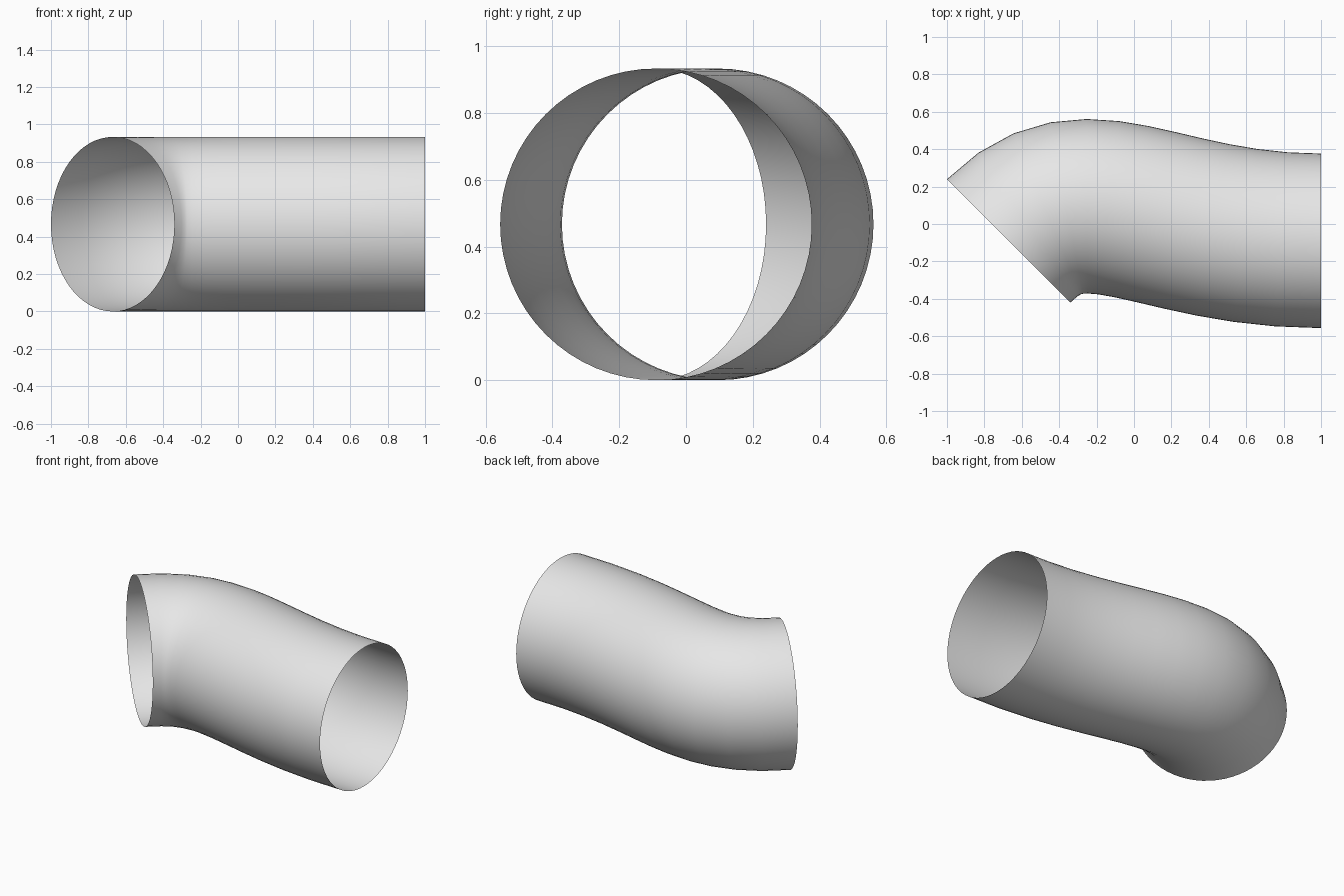
import bpy
from mathutils import Vector

if "Cube" in bpy.data.objects:
    bpy.data.objects.remove(bpy.data.objects["Cube"])

RADIUS = 0.4665

# Single grey colour
grey = bpy.data.materials.new("plain_grey")
grey.diffuse_color = (0.8, 0.8, 0.8, 1.0)
grey.use_nodes = True
grey.node_tree.nodes["Principled BSDF"].inputs["Base Color"].default_value = grey.diffuse_color

# Centre line: leaves the slanted mouth at 45 degrees, ends along x
start, end = Vector((-0.67, -0.09, RADIUS)), Vector((1.0, -0.09, RADIUS))
out_handle = Vector((0.416, 0.416, 0))
in_handle = Vector((0.89, 0, 0))

curve = bpy.data.curves.new("bent_pipe", 'CURVE')
curve.dimensions = '3D'
curve.twist_mode = 'Z_UP'
curve.resolution_u = 12
curve.bevel_depth = RADIUS
curve.bevel_resolution = 30
curve.use_fill_caps = False
spline = curve.splines.new('BEZIER')
spline.bezier_points.add(1)
for point, co, handle in zip(spline.bezier_points, (start, end), (out_handle, in_handle)):
    point.handle_left_type = point.handle_right_type = 'FREE'
    point.co = co
    point.handle_left = co - handle
    point.handle_right = co + handle
curve.materials.append(grey)

# Open-ended pipe swept along the centre line
pipe = bpy.data.objects.new("bent_pipe", curve)
bpy.context.collection.objects.link(pipe)
bpy.context.view_layer.objects.active = pipe
pipe.select_set(True)
bpy.ops.object.convert(target='MESH')
bpy.ops.object.shade_smooth()
